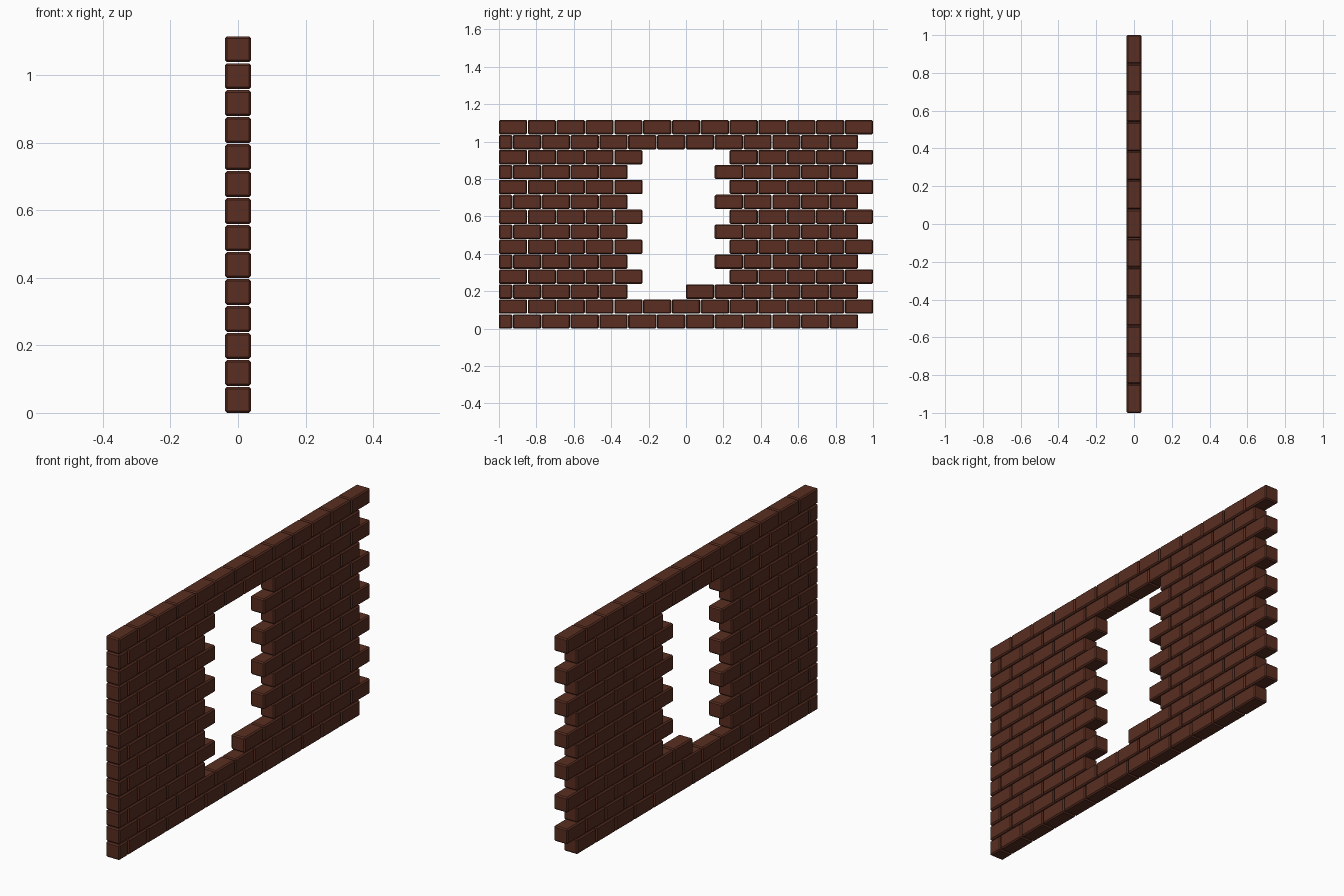
import bpy, bmesh
from mathutils import Matrix

if "Cube" in bpy.data.objects:
    bpy.data.objects.remove(bpy.data.objects["Cube"])

ROWS, PER_ROW = 14, 13
PITCH_Y, LENGTH = 0.1541, 0.151      # brick spacing and length along the wall
PITCH_Z, HEIGHT = 0.0799, 0.0768     # course spacing and brick height
DEPTH = 0.077
HALF = 0.0745                        # shift of the alternate courses

mat = bpy.data.materials.new("brick_brown")
mat.diffuse_color = (0.1, 0.027, 0.015, 1)
mat.use_nodes = True
mat.node_tree.nodes["Principled BSDF"].inputs["Base Color"].default_value = mat.diffuse_color


def add_brick(bm, y0, y1, z0):
    """One box spanning y0..y1 with its underside at z0."""
    m = Matrix.Translation((0, (y0 + y1) / 2, z0 + HEIGHT / 2))
    m = m @ Matrix.Diagonal((DEPTH, y1 - y0, HEIGHT, 1))
    bmesh.ops.create_cube(bm, size=1, matrix=m)


def missing_bricks(row):
    """Brick numbers left out of a course for the toothed opening."""
    if row < 2 or row > 11:
        return ()
    if row == 2:
        return (4, 5)                # one extra brick remains on the sill
    return (5, 6, 7) if row % 2 else (4, 5, 6)


# Courses in running bond, even ones starting with a half brick
for row in range(ROWS):
    bm = bmesh.new()
    z = row * PITCH_Z
    start, count = -1.0, PER_ROW
    if row % 2 == 0:
        add_brick(bm, -1.0, -1.0 + HALF - 0.0031, z)
        start, count = -1.0 + HALF, PER_ROW - 1
    for i in range(count):
        if i not in missing_bricks(row):
            y = start + i * PITCH_Y
            add_brick(bm, y, y + LENGTH, z)

    mesh = bpy.data.meshes.new(f"brick_course_{row + 1:02d}")
    bm.to_mesh(mesh)
    bm.free()
    mesh.materials.append(mat)
    course = bpy.data.objects.new(mesh.name, mesh)
    bpy.context.collection.objects.link(course)

    # Chamfered brick edges
    bevel = course.modifiers.new("chamfer", 'BEVEL')
    bevel.width = 0.006
    bevel.segments = 1
